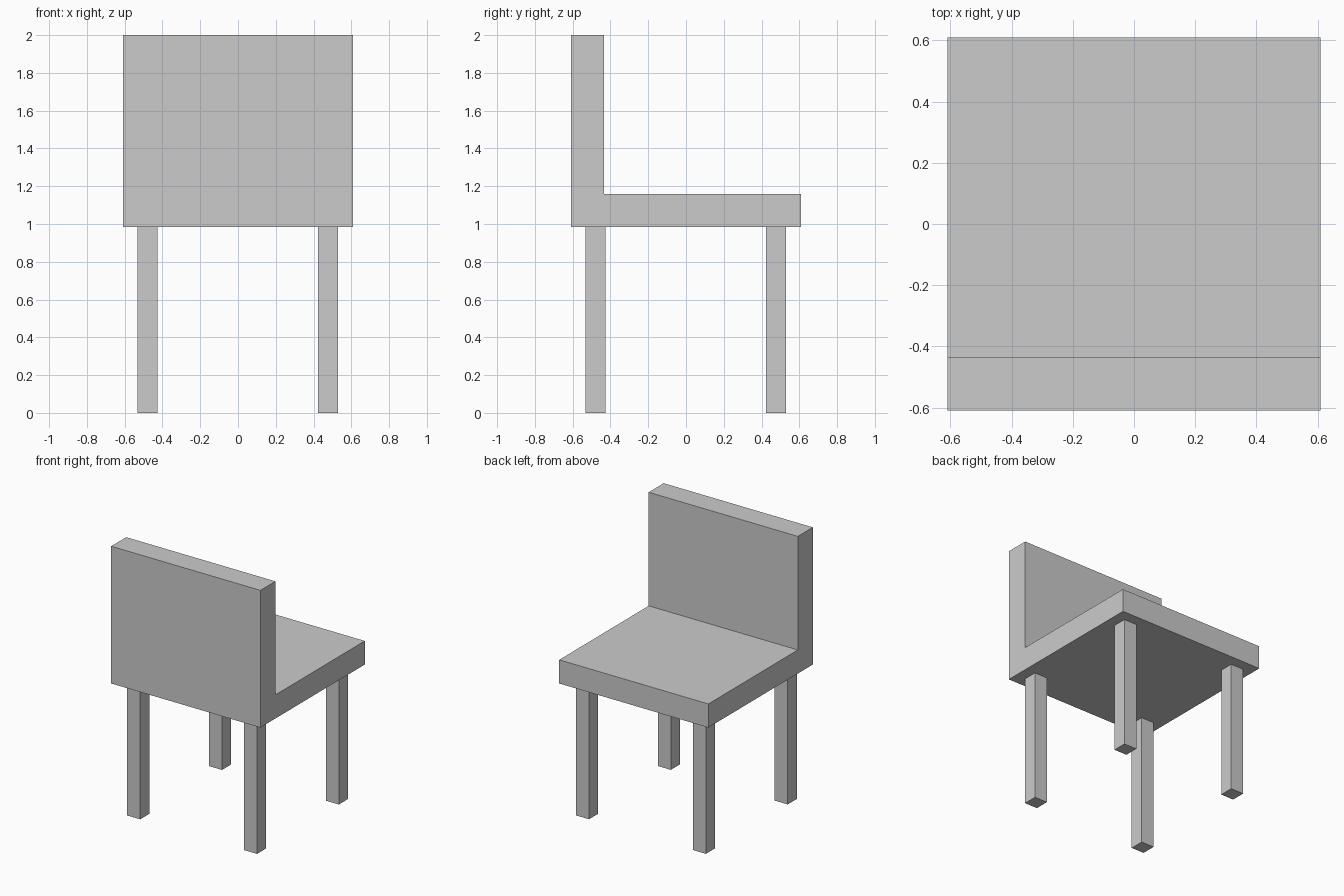
import bpy
import bmesh

if "Cube" in bpy.data.objects:
    bpy.data.objects.remove(bpy.data.objects["Cube"])

HALF = 0.61           # half width and depth of the seat
SEAT_Z = 0.985        # underside of the seat
THICK = 0.175         # board thickness
LEG_W = 0.106
LEG_POS = 0.478


def finish(name, bm):
    bmesh.ops.recalc_face_normals(bm, faces=bm.faces)
    mesh = bpy.data.meshes.new(name)
    bm.to_mesh(mesh)
    bm.free()
    obj = bpy.data.objects.new(name, mesh)
    bpy.context.collection.objects.link(obj)
    return obj


# Seat and backrest: one L-shaped side profile extruded across the width
profile = [(-HALF, SEAT_Z), (HALF, SEAT_Z), (HALF, SEAT_Z + THICK),
           (-HALF + THICK, SEAT_Z + THICK), (-HALF + THICK, 2.0), (-HALF, 2.0)]
bm = bmesh.new()
side = bm.faces.new([bm.verts.new((-HALF, y, z)) for y, z in profile])
ext = bmesh.ops.extrude_face_region(bm, geom=[side], use_keep_orig=True)
moved = [g for g in ext["geom"] if isinstance(g, bmesh.types.BMVert)]
bmesh.ops.translate(bm, verts=moved, vec=(2 * HALF, 0, 0))
finish("seat_and_backrest", bm)


# Four square legs
def leg(name, x, y):
    bm = bmesh.new()
    bmesh.ops.create_cube(bm, size=1)
    bmesh.ops.scale(bm, verts=bm.verts, vec=(LEG_W, LEG_W, SEAT_Z))
    obj = finish(name, bm)
    obj.location = (x, y, SEAT_Z / 2)


for y_name, sy in (("backrest_side", -1), ("open_side", 1)):
    for x_name, sx in (("left", -1), ("right", 1)):
        leg(f"{y_name}_{x_name}_leg", sx * LEG_POS - 0.002, sy * LEG_POS - 0.002)
